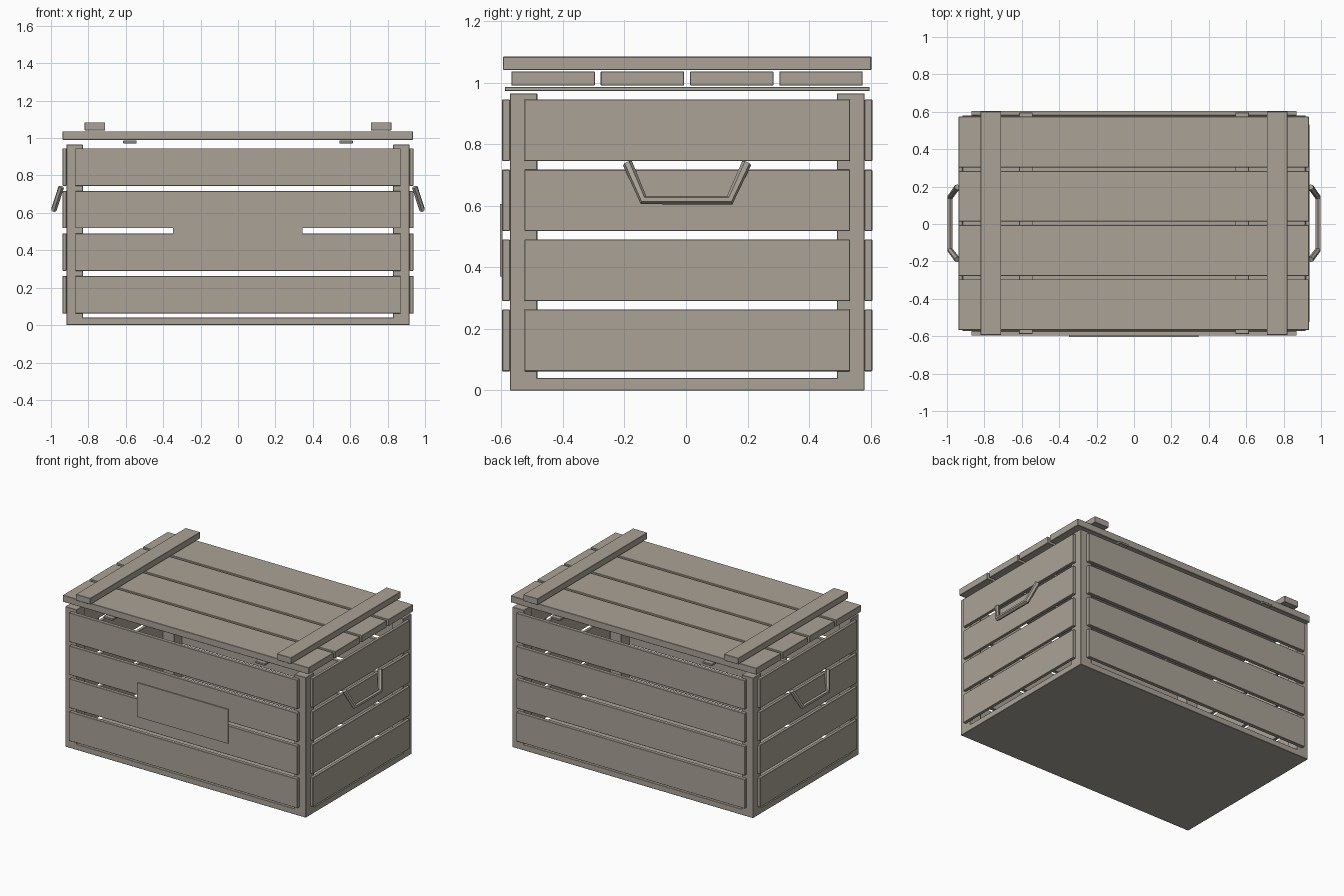
import bpy
import bmesh
from mathutils import Vector

if "Cube" in bpy.data.objects:
    bpy.data.objects.remove(bpy.data.objects["Cube"], do_unlink=True)

# Weathered wood colour shared by every part
wood = bpy.data.materials.new("weathered_wood")
colour = (0.40, 0.365, 0.31, 1)
wood.use_nodes = True
wood.diffuse_color = colour
shader = wood.node_tree.nodes["Principled BSDF"]
shader.inputs["Base Color"].default_value = colour
shader.inputs["Roughness"].default_value = 0.9


def box(name, x, y, z, bevel=0.002):
    """Box from (min, max) ranges, with slightly softened edges."""
    lo, hi = (Vector(corner) for corner in zip(x, y, z))
    bm = bmesh.new()
    bmesh.ops.create_cube(bm, size=1)
    bmesh.ops.scale(bm, vec=hi - lo, verts=bm.verts)
    bmesh.ops.translate(bm, vec=(lo + hi) / 2, verts=bm.verts)
    mesh = bpy.data.meshes.new(name)
    bm.to_mesh(mesh)
    bm.free()
    mesh.materials.append(wood)
    obj = bpy.data.objects.new(name, mesh)
    bpy.context.collection.objects.link(obj)
    if bevel:
        mod = obj.modifiers.new("soft_edges", 'BEVEL')
        mod.width = bevel
        mod.segments = 1
    return obj


def mirrored(side, lo, hi):
    return tuple(sorted((side * lo, side * hi)))


# Floor and corner posts
FRONT, BACK = -0.572, 0.58
box("floor", (-0.917, 0.917), (FRONT, BACK), (0, 0.04))
for side, side_name in ((-1, "right"), (1, "left")):
    px = mirrored(side, 0.83, 0.917)
    box(f"front_{side_name}_post", px, (FRONT, -0.483), (0.002, 0.965))
    box(f"back_{side_name}_post", px, (0.49, BACK), (0.002, 0.965))

# Wall planks, four rows on every side
rows = [(0.062, 0.263), (0.29, 0.49), (0.518, 0.717), (0.745, 0.945)]
for i, z in enumerate(rows, 1):
    box(f"front_plank_{i}", (-0.87, 0.87), (-0.597, FRONT), z)
    box(f"back_plank_{i}", (-0.87, 0.87), (BACK, 0.605), z)
    for side, side_name in ((-1, "right"), (1, "left")):
        box(f"{side_name}_plank_{i}", mirrored(side, 0.917, 0.938),
            (-0.525, 0.533), z)

# Thin plate on the front
box("front_plate", (-0.348, 0.345), (-0.604, -0.596), (0.37, 0.605), 0)

# Lid planks
for i in range(4):
    y0 = -0.567 + i * 0.29
    box(f"lid_plank_{i + 1}", (-0.938, 0.935), (y0, y0 + 0.271), (0.99, 1.036))

# Lid battens, thick on top and thin below
for side, side_name in ((-1, "right"), (1, "left")):
    box(f"lid_top_batten_{side_name}", mirrored(side, 0.71, 0.82),
        (-0.594, 0.602), (1.041, 1.084))
    box(f"lid_under_batten_{side_name}", mirrored(side, 0.542, 0.615),
        (-0.588, 0.596), (0.972, 0.986))


def handle(name, side):
    """Hanging angular handle swept along a four-point path."""
    curve = bpy.data.curves.new(name, 'CURVE')
    curve.dimensions = '3D'
    curve.bevel_depth = 0.016
    curve.bevel_resolution = 1
    curve.use_fill_caps = True
    spline = curve.splines.new('POLY')
    path = [(0.945, -0.19, 0.738), (0.984, -0.138, 0.618),
            (0.984, 0.142, 0.618), (0.945, 0.197, 0.738)]
    spline.points.add(len(path) - 1)
    for point, (x, y, z) in zip(spline.points, path):
        point.co = (side * x, y, z, 1)
    spline.use_smooth = False
    curve.materials.append(wood)
    obj = bpy.data.objects.new(name, curve)
    bpy.context.collection.objects.link(obj)


handle("right_handle", -1)
handle("left_handle", 1)
